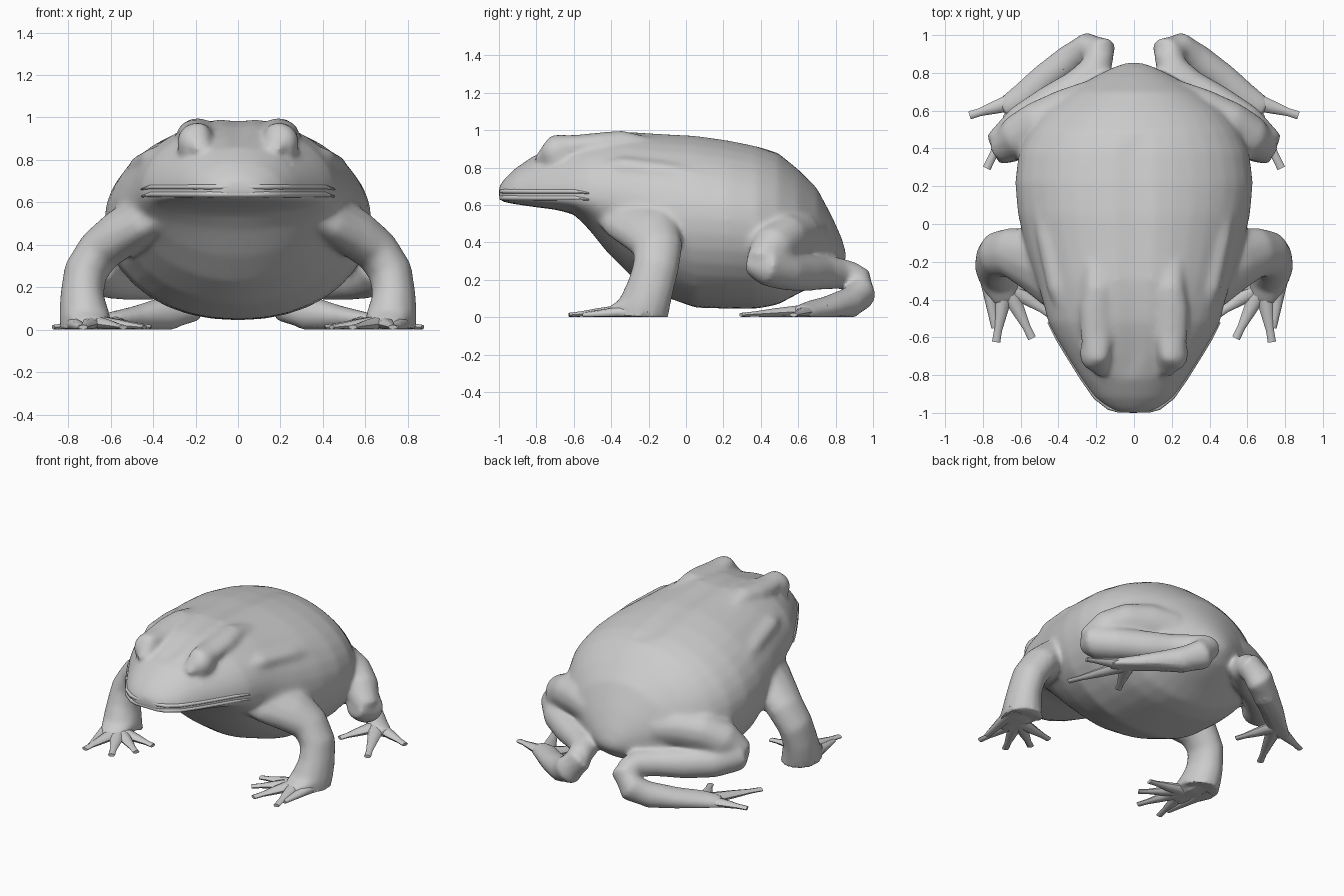
import bpy, bmesh, math
from mathutils import Vector

skin = bpy.data.materials.new("grey_skin")
skin.diffuse_color = (0.6, 0.6, 0.6, 1)
fused = bmesh.new()      # torso, head and limbs, blended into one skin at the end


def loft(bm, rings, mirror=True):
    """Skin closed rings into a capped solid, on both sides if mirrored."""
    for sx in ((1, -1) if mirror else (1,)):
        vr = [[bm.verts.new((p[0] * sx, p[1], p[2])) for p in r] for r in rings]
        n = len(vr[0])
        for a, b in zip(vr, vr[1:]):
            for i in range(n):
                bm.faces.new((a[i], a[(i + 1) % n], b[(i + 1) % n], b[i]))
        bm.faces.new(vr[0])
        bm.faces.new(vr[-1])


def tube(bm, path, hint, sides=12):
    """Limb along (x, y, z, half width along hint, half width across)."""
    pts = [Vector(p[:3]) for p in path]
    rings = []
    for i, p in enumerate(path):
        t = (pts[min(i + 1, len(pts) - 1)] - pts[max(i - 1, 0)]).normalized()
        u = Vector(hint)
        u = (u - t * u.dot(t)).normalized()
        v = t.cross(u)
        ring = []
        for k in range(sides):
            g = 2 * math.pi * k / sides
            q = pts[i] + u * p[3] * math.cos(g) + v * p[4] * math.sin(g)
            q.z = max(q.z, 0)
            ring.append(q)
        rings.append(ring)
    loft(bm, rings)


def dome(bm, c, r):
    """Rounded bump stacked from shrinking rings."""
    rs = []
    for j in range(9):
        h = -math.pi / 2 + 0.15 + (math.pi - 0.3) * j / 8
        rs.append([(c[0] + r[0] * math.cos(h) * math.cos(a),
                    c[1] + r[1] * math.cos(h) * math.sin(a),
                    c[2] + r[2] * math.sin(h))
                   for a in [2 * math.pi * k / 14 for k in range(14)]])
    loft(bm, rs)


def finish(bm, name, angle):
    """Turn a bmesh into a smooth shaded object."""
    bmesh.ops.recalc_face_normals(bm, faces=bm.faces)
    me = bpy.data.meshes.new(name)
    bm.to_mesh(me)
    bm.free()
    me.materials.append(skin)
    ob = bpy.data.objects.new(name, me)
    bpy.context.collection.objects.link(ob)
    bpy.ops.object.select_all(action='DESELECT')
    ob.select_set(True)
    bpy.context.view_layer.objects.active = ob
    bpy.ops.object.shade_smooth_by_angle(angle=math.radians(angle))
    return ob


def part(name, path, hint, sides=8):
    """Stand-alone mirrored tube object."""
    bm = bmesh.new()
    tube(bm, path, hint, sides)
    finish(bm, name, 60)


def toes(name, root, tips):
    """Tapered toes fanning out from a root point."""
    r = Vector(root)
    for i, tip in enumerate(tips):
        e = Vector((tip[0], tip[1], 0.012))
        part(f"{name}_{i + 1}", [(*r, 0.035, 0.055), (*r.lerp(e, 0.5), 0.024, 0.034),
                                 (*r.lerp(e, 0.8), 0.014, 0.021), (*e, 0.011, 0.022)],
             (0, 0, 1))


# Torso and head: y, half width, top, bottom, height of widest line, headness
sections = [
    (-1.00, 0.08, 0.70, 0.625, 0.65, 1), (-0.975, 0.14, 0.735, 0.615, 0.65, 1),
    (-0.92, 0.21, 0.79, 0.605, 0.65, 1), (-0.82, 0.28, 0.86, 0.59, 0.65, 1),
    (-0.70, 0.355, 0.91, 0.575, 0.65, 1), (-0.60, 0.415, 0.945, 0.55, 0.65, 1),
    (-0.52, 0.455, 0.97, 0.47, 0.65, 0.7), (-0.42, 0.48, 0.985, 0.345, 0.64, 0.3),
    (-0.30, 0.515, 0.997, 0.225, 0.60, 0.1), (-0.14, 0.57, 0.987, 0.118, 0.55, 0),
    (0.05, 0.615, 0.977, 0.05, 0.53, 0), (0.22, 0.63, 0.953, 0.045, 0.52, 0),
    (0.38, 0.61, 0.92, 0.045, 0.50, 0), (0.49, 0.56, 0.88, 0.066, 0.48, 0),
    (0.60, 0.48, 0.79, 0.125, 0.45, 0), (0.70, 0.35, 0.69, 0.172, 0.42, 0),
    (0.78, 0.21, 0.54, 0.215, 0.38, 0), (0.83, 0.11, 0.43, 0.265, 0.34, 0),
    (0.855, 0.04, 0.35, 0.30, 0.325, 0)]
rings = []
for y, w, top, bot, mid, head in sections:
    half = []
    for k in range(10):                      # back, from spine to side
        g = math.pi / 2 * k / 9
        x = w * math.sin(g)
        z = mid + (top - mid) * max(math.cos(g), 0)
        if k == 0 and top > 0.88:
            z -= 0.015                       # shallow groove along the spine
        half.append((x, z))
    jaw = mid - 0.02 * head                  # upright band at the lips
    ex = 1.1 if -0.55 < y < -0.1 else 0.92
    for k in range(10):                      # belly and throat
        g = math.pi / 2 * k / 9
        half.append((w * max(math.cos(g), 0) ** ex,
                     jaw - 0.001 - (jaw - bot - 0.001) * math.sin(g)))
    half[-1] = (0, bot)
    rings.append([(x, y, z) for x, z in half] + [(-x, y, z) for x, z in half[-2:0:-1]])
loft(fused, rings, False)

# Eyes, brows and shoulder glands
dome(fused, (0.22, -0.685, 0.878), (0.07, 0.095, 0.09))
tube(fused, [(0.17, -0.80, 0.84, 0.02, 0.04), (0.19, -0.70, 0.918, 0.065, 0.065),
             (0.195, -0.60, 0.915, 0.06, 0.09), (0.20, -0.45, 0.93, 0.06, 0.09),
             (0.19, -0.34, 0.94, 0.06, 0.08), (0.20, -0.15, 0.93, 0.02, 0.05)], (0, 0, 1))
tube(fused, [(0.35, -0.52, 0.79, 0.03, 0.03), (0.39, -0.34, 0.80, 0.06, 0.07),
             (0.435, -0.08, 0.77, 0.06, 0.08), (0.46, 0.15, 0.73, 0.05, 0.08),
             (0.43, 0.42, 0.65, 0.03, 0.04)], (0, 0, 1))

# Front legs, broad where the shoulder joins behind the jaw
tube(fused, [(0.30, -0.30, 0.60, 0.09, 0.21), (0.43, -0.26, 0.53, 0.105, 0.195),
             (0.55, -0.19, 0.455, 0.115, 0.165), (0.655, -0.15, 0.37, 0.108, 0.135),
             (0.72, -0.16, 0.27, 0.105, 0.125), (0.735, -0.19, 0.16, 0.105, 0.128),
             (0.725, -0.22, 0.07, 0.12, 0.14), (0.715, -0.235, 0.0, 0.125, 0.145)],
     (1, 0, 0.5))
tube(fused, [(0.72, -0.14, 0.06, 0.05, 0.06), (0.715, -0.26, 0.07, 0.085, 0.115),
             (0.70, -0.34, 0.045, 0.05, 0.10), (0.68, -0.42, 0.02, 0.028, 0.065)],
     (0, 0, 1))

# Hind legs: thigh folds forward to the knee, shin folds back to the ankle
tube(fused, [(0.22, 0.66, 0.42, 0.12, 0.10), (0.36, 0.60, 0.43, 0.135, 0.11),
             (0.50, 0.53, 0.42, 0.135, 0.12), (0.615, 0.46, 0.37, 0.12, 0.12),
             (0.67, 0.42, 0.30, 0.095, 0.11), (0.67, 0.42, 0.22, 0.03, 0.05)],
     (0, 0.6, 0.8))
tube(fused, [(0.65, 0.33, 0.29, 0.06, 0.07), (0.67, 0.43, 0.275, 0.11, 0.12),
             (0.58, 0.54, 0.245, 0.105, 0.105), (0.44, 0.65, 0.235, 0.098, 0.09),
             (0.30, 0.73, 0.235, 0.09, 0.09), (0.20, 0.82, 0.235, 0.085, 0.09),
             (0.175, 0.92, 0.225, 0.065, 0.075)], (0, 0, 1))
tube(fused, [(0.165, 0.84, 0.23, 0.05, 0.05), (0.175, 0.915, 0.20, 0.09, 0.09),
             (0.235, 0.935, 0.12, 0.10, 0.085), (0.34, 0.87, 0.075, 0.085, 0.085),
             (0.48, 0.77, 0.055, 0.06, 0.08), (0.60, 0.67, 0.04, 0.045, 0.075),
             (0.70, 0.61, 0.03, 0.03, 0.055)], (0, 0.3, 1))

# Blend the solids into a single skin, then relax the seams
source = finish(fused, "source_solids", 60)
rm = source.modifiers.new("blend", 'REMESH')
rm.mode = 'VOXEL'
rm.voxel_size = 0.01
dg = bpy.context.evaluated_depsgraph_get()
blended = bpy.data.meshes.new_from_object(source.evaluated_get(dg))
bpy.data.objects.remove(source)
bm = bmesh.new()
bm.from_mesh(blended)
soft = [v for v in bm.verts if v.co.z > 0.012]
for _ in range(24):
    bmesh.ops.smooth_vert(bm, verts=soft, factor=0.5,
                          use_axis_x=True, use_axis_y=True, use_axis_z=True)
body = finish(bm, "body", 60)
dec = body.modifiers.new("simplify", 'DECIMATE')
dec.ratio = 0.25

# Lips: two rims around the jaw with the mouth line between them
for name, z, r, grow in (("upper_lip", 0.672, 0.012, 0.0), ("lower_lip", 0.638, 0.014, -0.002)):
    rim = [(0.0, -0.985), (0.08, -0.985)] + [(s[1] - 0.008, s[0] + 0.004) for s in sections[1:7]]
    part(name, [(x + (grow if x else 0), y, z - 0.01 * (y > -0.55),
                 r * (0.4 if y > -0.55 else 1), 0.014) for x, y in rim], (0, 0, 1))

# Toes and the outer web of each front foot
toes("front_toe", (0.68, -0.32, 0.035),
     [(0.73, -0.625), (0.54, -0.605), (0.44, -0.48), (0.41, -0.34)])
part("front_outer_web", [(0.79, -0.20, 0.03, 0.05, 0.05), (0.765, -0.36, 0.025, 0.03, 0.035),
                         (0.735, -0.55, 0.012, 0.012, 0.02)], (0, 0, 1))
toes("hind_toe", (0.60, 0.66, 0.035), [(0.87, 0.575), (0.78, 0.295), (0.48, 0.42)])
